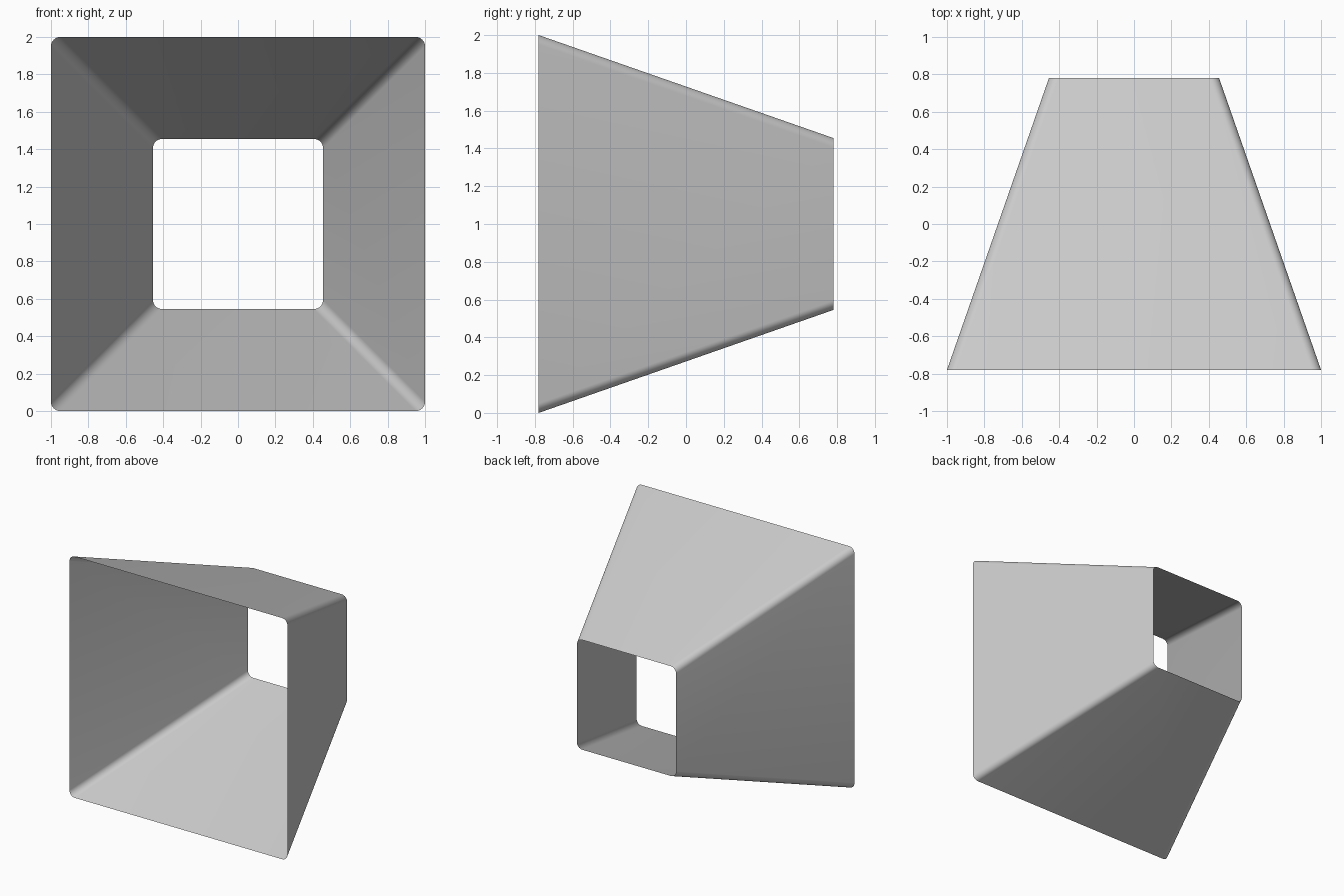
import bpy, bmesh
from math import cos, sin, pi, radians

cube = bpy.data.objects.get("Cube")
if cube:
    bpy.data.objects.remove(cube, do_unlink=True)

# One plain grey for the whole shell
grey = bpy.data.materials.new("light_grey")
grey.use_nodes = True
colour = (0.6, 0.6, 0.6, 1)
grey.diffuse_color = colour
grey.node_tree.nodes["Principled BSDF"].inputs["Base Color"].default_value = colour

STEPS = 8  # segments per rounded corner


def rounded_square(bm, half, radius, y):
    """Ring of vertices around a rounded square facing along y."""
    ring = []
    for corner, (sx, sz) in enumerate([(1, 1), (-1, 1), (-1, -1), (1, -1)]):
        for i in range(STEPS + 1):
            a = (corner + i / STEPS) * pi / 2
            x = sx * (half - radius) + radius * cos(a)
            z = sz * (half - radius) + radius * sin(a)
            ring.append(bm.verts.new((x, y, z + 1)))
    return ring


# Open tapered duct: a thin sheet from the wide front to the narrow back
bm = bmesh.new()
front = rounded_square(bm, 1.0, 0.05, -0.78)
back = rounded_square(bm, 0.455, 0.05, 0.78)
n = len(front)
for i in range(n):
    j = (i + 1) % n
    bm.faces.new((front[i], front[j], back[j], back[i]))
bmesh.ops.recalc_face_normals(bm, faces=bm.faces)

mesh = bpy.data.meshes.new("tapered_duct")
bm.to_mesh(mesh)
bm.free()
mesh.materials.append(grey)
duct = bpy.data.objects.new("tapered_duct", mesh)
bpy.context.collection.objects.link(duct)

bpy.ops.object.select_all(action="DESELECT")
duct.select_set(True)
bpy.context.view_layer.objects.active = duct
bpy.ops.object.shade_smooth_by_angle(angle=radians(30))
